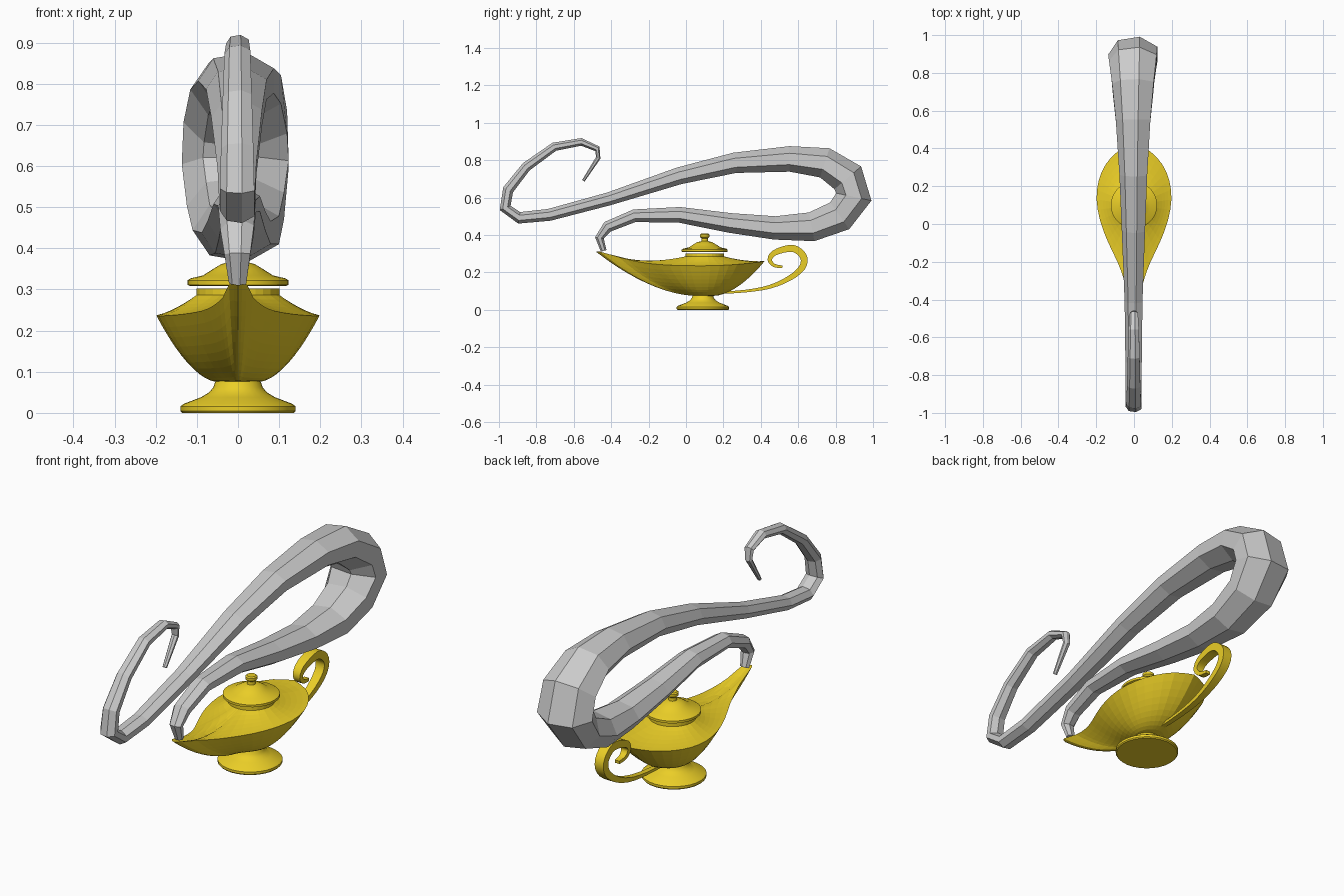
import bpy, bmesh
from math import sin, cos, pi, atan2
from mathutils import Vector

if "Cube" in bpy.data.objects:
    bpy.data.objects.remove(bpy.data.objects["Cube"])

gold = bpy.data.materials.new("gold")
gold.diffuse_color = (0.83, 0.62, 0.02, 1)
gold.use_nodes = True
gold.node_tree.nodes["Principled BSDF"].inputs["Base Color"].default_value = gold.diffuse_color


def build(name, rings, closed=True, mat=None, smooth=False):
    """Skin a list of equal-length point rings and cap both ends."""
    bm = bmesh.new()
    vs = [[bm.verts.new(p) for p in ring] for ring in rings]
    n = len(vs[0])
    for a, b in zip(vs, vs[1:]):
        for i in range(n):
            j = (i + 1) % n
            bm.faces.new((a[i], a[j], b[j], b[i]))
    bm.faces.new(vs[0])
    bm.faces.new(vs[-1])
    bmesh.ops.recalc_face_normals(bm, faces=bm.faces)
    me = bpy.data.meshes.new(name)
    bm.to_mesh(me)
    bm.free()
    ob = bpy.data.objects.new(name, me)
    bpy.context.collection.objects.link(ob)
    if mat:
        me.materials.append(mat)
    if smooth:
        bpy.ops.object.select_all(action='DESELECT')
        bpy.context.view_layer.objects.active = ob
        ob.select_set(True)
        bpy.ops.object.shade_smooth_by_angle(angle=pi / 6)
    return ob


def lathe(name, profile, cy, sides=28):
    rings = [[(r * cos(2 * pi * i / sides), cy + r * sin(2 * pi * i / sides), z)
              for i in range(sides)] for r, z in profile]
    return build(name, rings, mat=gold, smooth=True)


def spline(pts, steps):
    """Catmull-Rom through points of any dimension."""
    out, m = [], len(pts) - 1
    for i in range(m):
        p0, p1, p2, p3 = (Vector(pts[min(max(k, 0), m)]) for k in (i - 1, i, i + 1, i + 2))
        for s in range(steps):
            t = s / steps
            out.append(0.5 * (2 * p1 + (p2 - p0) * t + (2 * p0 - 5 * p1 + 4 * p2 - p3) * t * t
                              + (3 * p1 - p0 - 3 * p2 + p3) * t ** 3))
    return out + [Vector(pts[-1])]


def sweep(name, path, section, **kw):
    """Sweep a section (across x, across path) along (y, z, half_x, half_thick)."""
    rings = []
    for i, (y, z, hx, ht) in enumerate(path):
        a, b = path[max(i - 1, 0)], path[min(i + 1, len(path) - 1)]
        t = Vector((b[0] - a[0], b[1] - a[1])).normalized()
        rings.append([(u * hx, y - t.y * v * ht, z + t.x * v * ht) for u, v in section])
    return build(name, rings, **kw)


# Lamp body: half rim outline from spout tip to back, mirrored
rim = [(0, -.48, .31), (.022, -.462, .312), (.036, -.36, .282), (.058, -.28, .262), (.088, -.2, .248),
       (.14, -.09, .239), (.18, .02, .236), (.198, .13, .236), (.187, .23, .24),
       (.15, .315, .247), (.085, .385, .255), (0, .42, .26)]
half = spline(rim, 2)
loop = half + [Vector((-p.x, p.y, p.z)) for p in half[-2:0:-1]]
CY = .1


def circle_point(p, r, z):
    a = atan2(p.y - CY, p.x)
    return Vector((r * cos(a), CY + r * sin(a), z))


rings = []
for k in range(11):                       # hull, foot to rim
    a = k / 10
    ring = []
    for p in loop:
        q = circle_point(p, .05, .075).lerp(p, a)
        q.z = .075 + (p.z - .075) * a ** 1.75
        ring.append(q)
    rings.append(ring)
for k in range(1, 7):                     # shoulder, rim to collar
    t = k / 6
    ring = []
    for p in loop:
        q = p.lerp(circle_point(p, .102, .286), t)
        q.z -= (.005 + .65 * max(0, p.z - .255)) * 4 * t * (1 - t)
        ring.append(q)
    rings.append(ring)
rings.append([circle_point(p, .102, .302) for p in loop])
build("lamp_body", rings, mat=gold)

# Foot and lid
lathe("foot", [(.136, 0), (.14, .005), (.14, .016), (.132, .022), (.09, .038), (.07, .05),
               (.06, .062), (.052, .085)], .09)
lathe("lid", [(.115, .308), (.123, .311), (.123, .322), (.115, .327), (.085, .334), (.06, .35),
              (.04, .362), (.018, .367), (.017, .382), (.026, .39), (.026, .402), (.02, .407)], CY)

# Curled handle, a flat strap
handle = [(.155, .09, .01, .006), (.315, .1, .013, .007), (.447, .123, .016, .01), (.555, .17, .02, .014),
          (.62, .225, .022, .017), (.63, .28, .023, .019), (.59, .322, .023, .019), (.54, .327, .023, .018),
          (.47, .303, .021, .015), (.448, .268, .018, .012), (.47, .238, .015, .009), (.515, .23, .012, .007)]
sweep("handle", [tuple(p) for p in spline(handle, 3)],
      [(-1, -1), (1, -1), (1, 1), (-1, 1)], mat=gold, smooth=True)

# Smoke plume: seven-sided tube (y, z, half thickness)
smoke = [(-.44, .315, .016), (-.463, .385, .024), (-.42, .444, .031), (-.276, .503, .035),
         (-.035, .508, .043), (.233, .465, .054), (.474, .438, .064), (.672, .444, .08),
         (.822, .503, .09), (.897, .604, .099), (.865, .706, .096), (.742, .786, .084),
         (.554, .807, .07), (.26, .786, .056), (-.035, .717, .047), (-.41, .594, .036),
         (-.731, .508, .033), (-.892, .492, .032), (-.967, .545, .032), (-.951, .642, .03),
         (-.854, .765, .027), (-.704, .872, .024), (-.56, .898, .021), (-.474, .861, .017),
         (-.469, .813, .013), (-.549, .69, .008)]
seven = [(-cos(2 * pi * i / 7), sin(2 * pi * i / 7)) for i in range(7)]
sweep("smoke_plume", [(y, z, h * 1.38, h) for y, z, h in smoke], seven)
